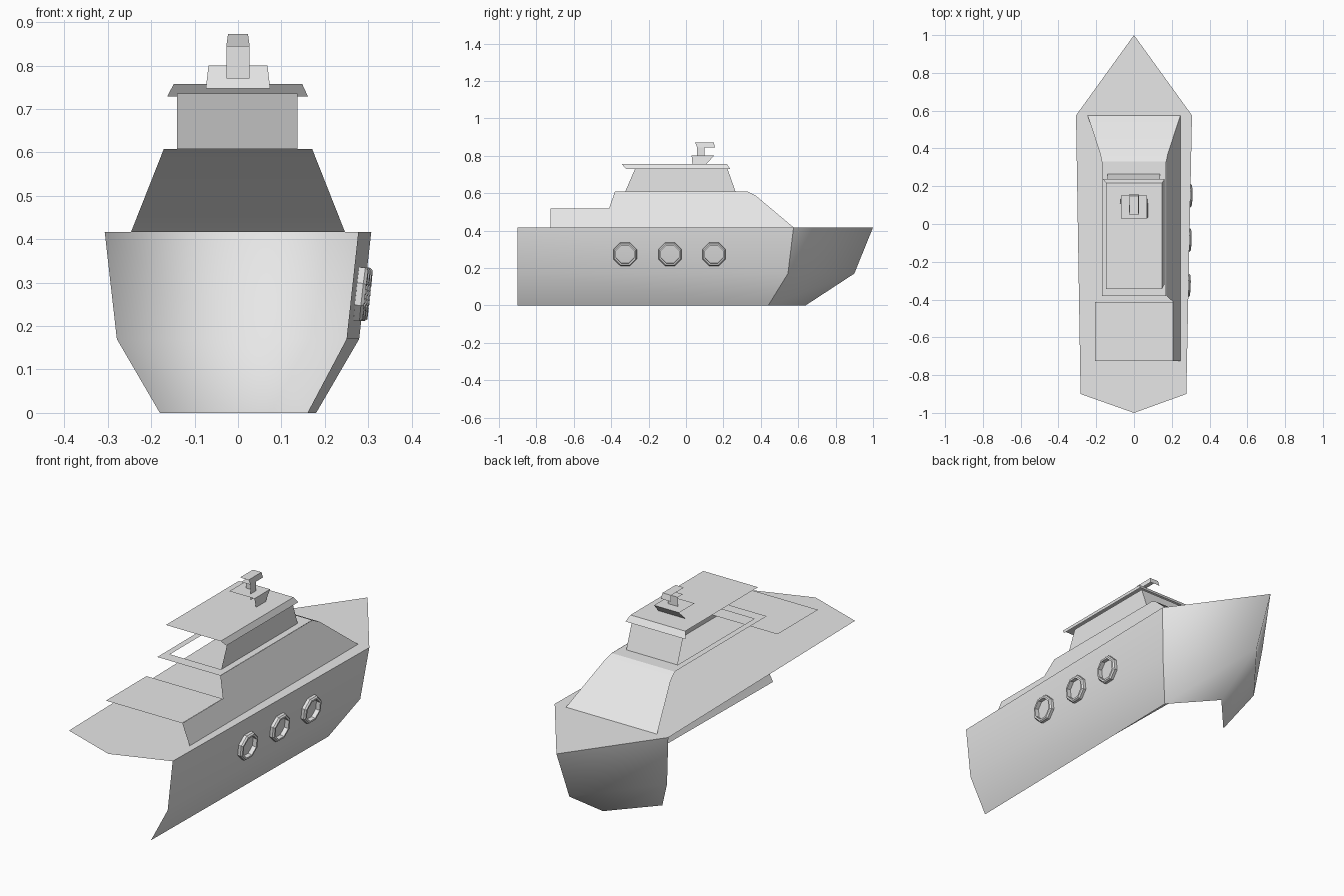
import bpy, bmesh, math
from mathutils import Vector

if "Cube" in bpy.data.objects:
    bpy.data.objects.remove(bpy.data.objects["Cube"])

grey = bpy.data.materials.new("plain grey")
grey.diffuse_color = (0.8, 0.8, 0.8, 1)
grey.use_nodes = True
grey.node_tree.nodes["Principled BSDF"].inputs["Base Color"].default_value = grey.diffuse_color


def build(name, faces, smooth=False):
    """faces: list of (points, outward hint); shared points are welded."""
    bm = bmesh.new()
    for pts, hint in faces:
        f = bm.faces.new([bm.verts.new(p) for p in pts])
        f.normal_update()
        if f.normal.dot(Vector(hint)) < 0:
            f.normal_flip()
        f.smooth = smooth
    bmesh.ops.remove_doubles(bm, verts=bm.verts, dist=1e-4)
    me = bpy.data.meshes.new(name)
    bm.to_mesh(me)
    bm.free()
    me.materials.append(grey)
    ob = bpy.data.objects.new(name, me)
    bpy.context.collection.objects.link(ob)
    return ob


def strip(a, b, hint):
    """Quads between two polylines of equal length."""
    return [([a[i], a[i + 1], b[i + 1], b[i]], hint) for i in range(len(a) - 1)]


def rect(r, z):
    x0, x1, y0, y1 = r
    return [(x0, y0, z), (x1, y0, z), (x1, y1, z), (x0, y1, z)]


def shell(name, low, z0, high, z1, top=True):
    """Open box with starboard and forward walls, and an optional top."""
    a, b = rect(low, z0), rect(high, z1)
    faces = [([a[1], a[2], b[2], b[1]], (1, 0, 0)),
             ([a[2], a[3], b[3], b[2]], (0, 1, 0))]
    if top:
        faces.append((b, (0, 0, 1)))
    return build(name, faces)


UP, RIGHT, FORE = (0, 0, 1), (1, 0, 0), (0, 1, 0)

# Hull sections, listed from deck down to keel
stem = [(0, 1, .417), (0, .9, .17), (0, .64, 0)]
bow_r = [(.307, .575, .417), (.279, .545, .17), (.18, .44, 0)]
bow_l = [(-x, y, z) for x, y, z in bow_r]
stern_r = [(.277, -.9, .417), (.25, -.9, .17), (.16, -.9, 0)]
build("hull_bow", strip(bow_l, stem, FORE) + strip(stem, bow_r, FORE), True)
build("hull_side", strip(stern_r, bow_r, RIGHT), True)

# Main deck
build("main_deck", [([stem[0], bow_r[0], stern_r[0], (0, -1, .417),
                      (-.283, -.9, .417), bow_l[0]], UP)])


# Cabin: side profile follows a leaning plane
def lean(y, z, side=1):
    return (side * (.245 - .395 * (z - .42)), y, z)


nose = [(.575, .417), (.375, .585), (.33, .608)]
wall = [(-.725, .417)] + nose + [(-.38, .608), (-.412, .517), (-.725, .517)]
build("cabin_side", [([lean(y, z) for y, z in wall], RIGHT)])
build("cabin_front", strip([lean(y, z, -1) for y, z in nose],
                           [lean(y, z) for y, z in nose], (0, 1, 1)), True)
build("aft_cabin_top", [(rect((-.206, .206, -.725, -.412), .517), UP)])

# Cabin top is a ring around the wheelhouse opening
house = (-.14, .137, -.325, .265)
outer, inner = rect((-.17, .17, -.38, .33), .608), rect(house, .608)
build("cabin_top", strip(outer + outer[:1], inner + inner[:1], UP))

# Wheelhouse and roof
shell("wheelhouse", house, .608, (-.14, .137, -.27, .22), .735, top=False)
shell("roof", (-.163, .161, -.32, .237), .729, (-.148, .148, -.345, .217), .757)

# Radar
shell("radar_base", (-.074, .074, .035, .1), .747, (-.068, .068, .03, .15), .8)
shell("radar_post", (-.026, .026, .06, .1), .77, (-.026, .026, .06, .1), .845)
shell("radar_bar", (-.027, .027, .06, .155), .845, (-.023, .023, .048, .148), .872)

# Portholes: eight-sided rings set on the leaning side
along = Vector((.03, 1.475, 0)).normalized()
out = along.cross(Vector((.11, 0, 1))).normalized()
rise = out.cross(along)
section = [(.067, -.002), (.067, .013), (.061, .02), (.052, .02), (.052, -.002)]
for n, y in enumerate((-.325, -.085, .15), 1):
    centre = Vector((.279 + .0203 * (y + .085), y, .274))
    faces = []
    spin = [math.radians(22.5 + 45 * i) for i in range(9)]
    spokes = [along * math.cos(t) + rise * math.sin(t) for t in spin]
    for k, ((r0, h0), (r1, h1)) in enumerate(zip(section, section[1:])):
        for d0, d1 in zip(spokes, spokes[1:]):
            hint = (out if k == 2 else (d0 + d1) * (-1 if k == 3 else 1))
            faces.append(([centre + d0 * r0 + out * h0, centre + d1 * r0 + out * h0,
                           centre + d1 * r1 + out * h1, centre + d0 * r1 + out * h1], hint))
    build(f"porthole_{n}", faces)
